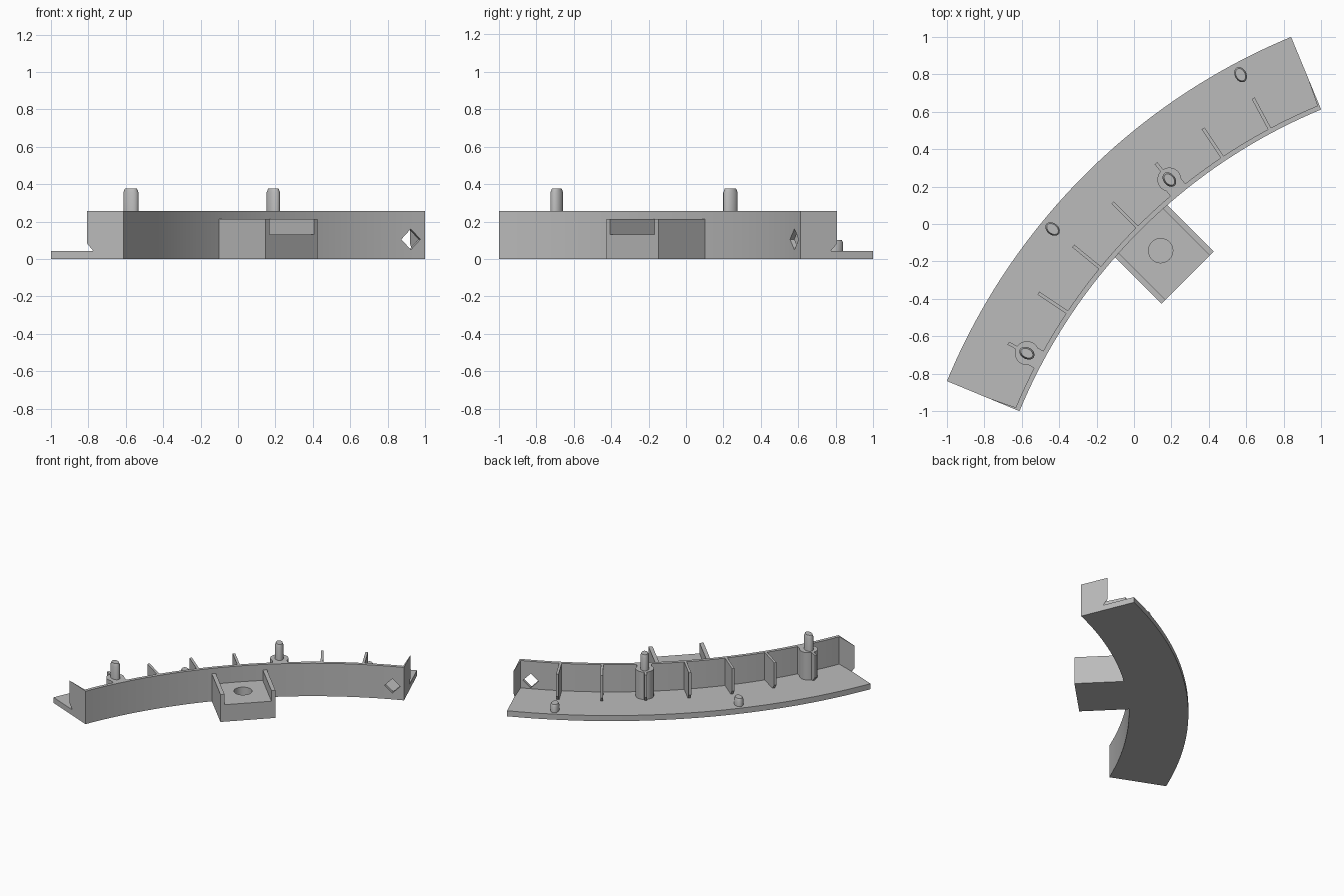
import bpy, bmesh, math
from mathutils import Matrix, Vector

if "Cube" in bpy.data.objects:
    bpy.data.objects.remove(bpy.data.objects["Cube"])

# Ring sector layout: arc centre, radii, angular range
CENTRE = Vector((2.141, -2.141, 0))
R_IN, R_WALL, R_OUT = 2.98, 3.006, 3.40
A0, A1 = math.radians(112.5), math.radians(157.5)
STEP = (A1 - A0) / 8
BASE_H, WALL_H = 0.043, 0.256

grey = bpy.data.materials.new("plain_grey")
grey.diffuse_color = (0.5, 0.5, 0.5, 1)
grey.use_nodes = True
grey.node_tree.nodes["Principled BSDF"].inputs["Base Color"].default_value = grey.diffuse_color


def frame(angle, r=0.0, z=0.0):
    """Local x points radially outward, y tangentially."""
    return (Matrix.Translation(CENTRE) @ Matrix.Rotation(angle, 4, 'Z')
            @ Matrix.Translation((r, 0, z)))


def loft(name, rings, matrix=Matrix(), smooth=True):
    """Closed solid through rings of equal point count, capped at both ends."""
    bm = bmesh.new()
    loops = [[bm.verts.new(matrix @ Vector(p)) for p in ring] for ring in rings]
    n = len(loops[0])
    for a, b in zip(loops, loops[1:]):
        for i in range(n):
            j = (i + 1) % n
            bm.faces.new((a[i], a[j], b[j], b[i]))
    bm.faces.new(loops[0][::-1])
    bm.faces.new(loops[-1])
    bmesh.ops.recalc_face_normals(bm, faces=bm.faces)
    me = bpy.data.meshes.new(name)
    bm.to_mesh(me)
    bm.free()
    me.materials.append(grey)
    ob = bpy.data.objects.new(name, me)
    bpy.context.collection.objects.link(ob)
    if smooth:
        bpy.ops.object.select_all(action='DESELECT')
        ob.select_set(True)
        bpy.context.view_layer.objects.active = ob
        bpy.ops.object.shade_smooth_by_angle(angle=math.radians(30))
    return ob


def sector(name, r0, r1, z0, z1, n=48):
    rings = []
    for i in range(n + 1):
        a = A0 + (A1 - A0) * i / n
        rings.append([frame(a) @ Vector(p) for p in
                      ((r0, 0, z0), (r1, 0, z0), (r1, 0, z1), (r0, 0, z1))])
    return loft(name, rings)


def ellipse(rx, ry, z, n=32):
    return [(rx * math.cos(2 * math.pi * i / n), ry * math.sin(2 * math.pi * i / n), z)
            for i in range(n)]


def cut(target, cutter):
    cutter.hide_render = True
    cutter.hide_viewport = True
    mod = target.modifiers.new("cut", 'BOOLEAN')
    mod.operation = 'DIFFERENCE'
    mod.solver = 'EXACT'
    mod.object = cutter


# Floor plate and curved upright wall
sector("floor_plate", R_IN, R_OUT, 0, BASE_H)
wall = sector("curved_wall", R_IN, R_WALL, 0, WALL_H)

# Diamond window through the wall
d = 0.056
diamond = [(0, d), (d, 0), (0, -d), (-d, 0)]
cut(wall, loft("diamond_cutter", [[(x, y, z) for y, z in diamond] for x in (-0.1, 0.1)],
               frame(math.radians(114.1), R_IN, 0.105), False))

# Ribs and end gussets share one undercut profile (radius, height)
PROFILE = [(2.995, 0.02), (3.155, 0.02), (3.155, BASE_H), (3.19, 0.082),
           (3.19, WALL_H), (2.995, WALL_H)]


def rib(name, angle, side_a, side_b):
    loft(name, [[(r, side(r), z) for r, z in PROFILE] for side in (side_a, side_b)],
         frame(angle), False)


def taper(r):
    return 0.0005 + 0.011 * (3.19 - r) / 0.2


for k in range(1, 8):
    rib(f"rib_{k}", A0 + k * STEP, lambda r: -0.009, lambda r: 0.009)
rib("end_gusset_right", A0, lambda r: 0, taper)
rib("end_gusset_left", A1, lambda r: 0, lambda r: -taper(r))

# Tall pegs on round bosses next to the wall
for k in (3, 7):
    a = A0 + k * STEP
    loft(f"boss_{k}", [ellipse(0.064, 0.064, z) for z in (0.02, WALL_H)], frame(a, 3.077))
    loft(f"boss_neck_{k}", [[(x, y, z) for x, y in
                             ((2.995, -0.052), (3.04, -0.052), (3.04, 0.052), (2.995, 0.052))]
                            for z in (0.02, WALL_H)], frame(a), False)
    loft(f"tall_peg_{k}", [ellipse(0.043, 0.031, 0.2), ellipse(0.043, 0.031, 0.355),
                           ellipse(0.034, 0.023, 0.377)], frame(a, 3.077))

# Short pegs near the outer edge
for k in (1, 5):
    loft(f"short_peg_{k}", [ellipse(0.043, 0.031, 0.02), ellipse(0.043, 0.031, 0.088),
                            ellipse(0.035, 0.024, 0.102)], frame(A0 + k * STEP, 3.333))

# Channel-shaped mounting block on the inner side, with a blind round hole
mid = (A0 + A1) / 2
w, t, floor, top = 0.197, 0.029, 0.132, 0.214
channel = [(-w, 0), (w, 0), (w, top), (w - t, top), (w - t, floor),
           (t - w, floor), (t - w, top), (-w, top)]
block = loft("mounting_block", [[(r, y, z) for y, z in channel] for r in (2.623, 2.99)],
             frame(mid), False)
cut(block, loft("hole_cutter", [ellipse(0.065, 0.065, z) for z in (0.05, 0.2)],
                frame(mid, 2.826)))
